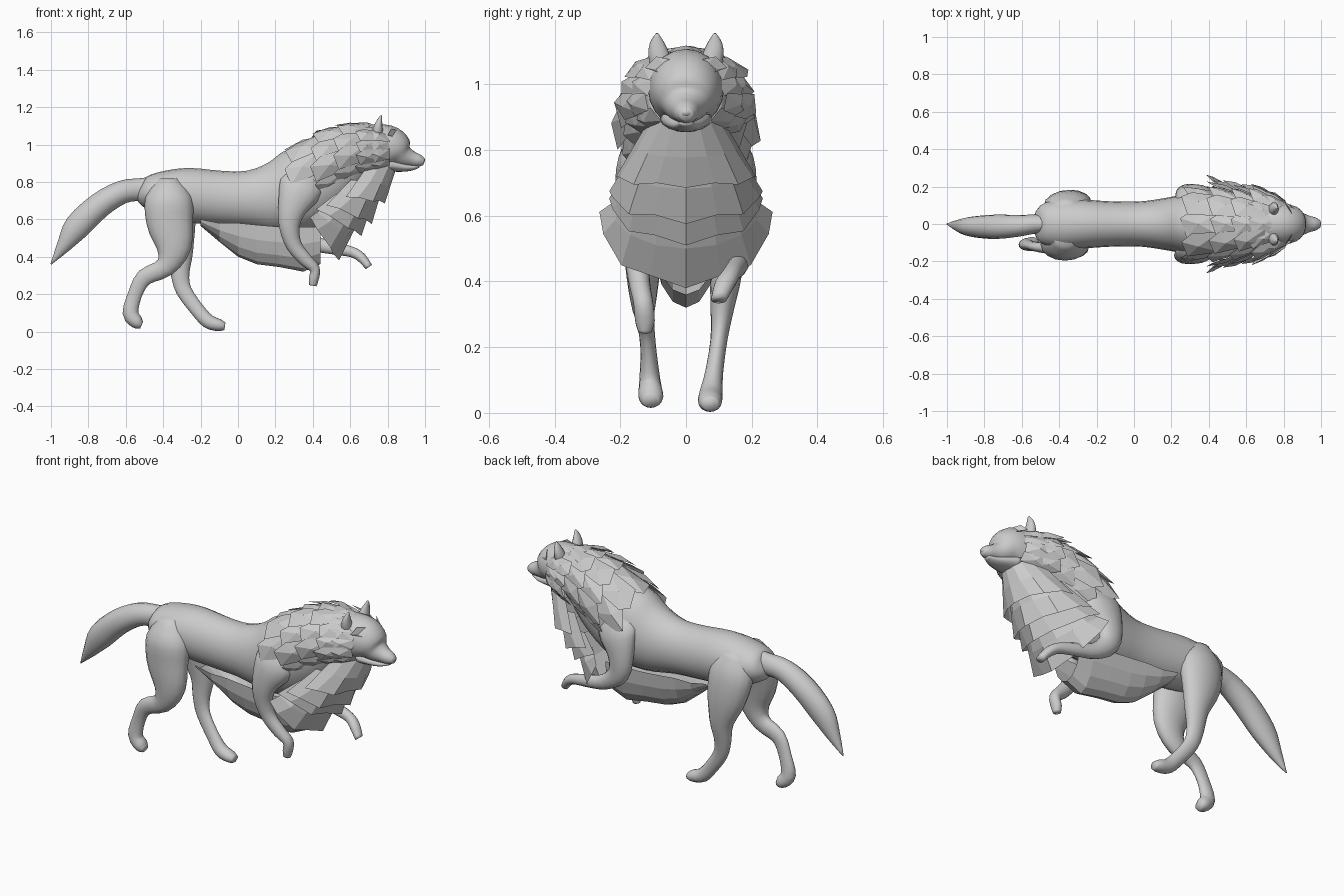
import bpy, bmesh, math, random
from mathutils import Vector

random.seed(4)
if "Cube" in bpy.data.objects:
    bpy.data.objects.remove(bpy.data.objects["Cube"], do_unlink=True)

FUR = (0.6, 0.6, 0.6, 1)
mat = bpy.data.materials.new("grey fur")
mat.use_nodes = True
mat.diffuse_color = FUR
mat.node_tree.nodes["Principled BSDF"].inputs["Base Color"].default_value = FUR


def finish(name, bm, smooth):
    bmesh.ops.recalc_face_normals(bm, faces=bm.faces)
    for f in bm.faces:
        f.smooth = smooth
    me = bpy.data.meshes.new(name)
    bm.to_mesh(me)
    bm.free()
    me.materials.append(mat)
    ob = bpy.data.objects.new(name, me)
    bpy.context.collection.objects.link(ob)
    return ob


def spline(keys, steps):
    """Catmull-Rom through keys of any dimension."""
    out = []
    for i in range(len(keys) - 1):
        a, b = keys[max(i - 1, 0)], keys[i]
        c, d = keys[i + 1], keys[min(i + 2, len(keys) - 1)]
        for s in range(steps):
            t = s / steps
            out.append([q + t / 2 * (r - p + t * (2*p - 5*q + 4*r - u + t * (3*q - 3*r + u - p)))
                        for p, q, r, u in zip(a, b, c, d)])
    return out + [list(keys[-1])]


def skin(bm, rows, closed):
    for r, s in zip(rows, rows[1:]):
        n = len(r)
        for i in range(n if closed else n - 1):
            j = (i + 1) % n
            bm.faces.new((r[i], r[j], s[j], s[i]))


def tube(name, keys, sides=16, steps=3):
    """Keys are x, y, z, sideways radius, radius in the walking plane."""
    pts = spline(keys, steps)
    bm = bmesh.new()
    rows = []
    for i, (x, y, z, ry, rp) in enumerate(pts):
        a, b = pts[max(i - 1, 0)], pts[min(i + 1, len(pts) - 1)]
        up = Vector((a[2] - b[2], 0, b[0] - a[0])).normalized()
        row = []
        for k in range(sides):
            t = math.tau * k / sides
            row.append(bm.verts.new(Vector((x, y, z)) + up * rp * math.cos(t)
                                    + Vector((0, ry * math.sin(t), 0))))
        rows.append(row)
    skin(bm, rows, True)
    bm.faces.new(rows[0])
    bm.faces.new(rows[-1])
    return finish(name, bm, True)


def ball(name, loc, size):
    bm = bmesh.new()
    bmesh.ops.create_uvsphere(bm, u_segments=12, v_segments=8, radius=1)
    bmesh.ops.scale(bm, verts=bm.verts, vec=size)
    bmesh.ops.translate(bm, verts=bm.verts, vec=loc)
    return finish(name, bm, True)


def ruff(name, base, tip, angles, half):
    """Ring of pointed locks; base and tip are x, z, sideways and upright radius."""
    bm = bmesh.new()

    def at(t, deg, lift=0.0):
        x, z, ry, rz = [p + (q - p) * t for p, q in zip(base, tip)]
        a = math.radians(deg)
        return bm.verts.new((x, (ry + lift) * math.sin(a), z + (rz + lift) * math.cos(a)))

    for k, mid in enumerate(angles):
        lift = 0.010 * (k % 2)
        jig = random.uniform(-0.08, 0.08)
        lock = [at(0, mid - half, lift), at(0, mid + half, lift),
                at(0.72 + jig, mid + half, lift), at(1 + jig, mid + half * 0.4, lift),
                at(0.84 + jig, mid - half, lift)]
        peak = at(0.55, mid, lift + 0.012)
        for i in range(5):
            bm.faces.new((lock[i], lock[(i + 1) % 5], peak))
    finish(name, bm, False)


def bib(name, top, low, jag):
    """Chest fur wrapped round the front; x, z, half width, sweep back, side rise."""
    bm = bmesh.new()
    rows = []
    for t in (0, 0.5, 1):
        x, z, w, back, rise = [p + (q - p) * t for p, q in zip(top, low)]
        row = []
        for k in range(-4, 5):
            a = math.radians(k * 24)
            bend = 1 - math.cos(a)
            drop = jag * (k % 2) if t == 1 else 0
            row.append(bm.verts.new((x - back * bend - drop, w * math.sin(a),
                                     z + rise * bend + drop)))
        rows.append(row)
    skin(bm, rows, False)
    finish(name, bm, False)


# Torso and neck
tube("torso", [(-.53, 0, .76, .03, .03), (-.5, 0, .75, .10, .08), (-.4, 0, .74, .13, .12),
               (-.27, 0, .73, .13, .145), (-.1, 0, .715, .12, .145), (.05, 0, .71, .122, .15),
               (.2, 0, .72, .145, .19), (.33, 0, .76, .17, .22), (.47, 0, .84, .165, .2),
               (.6, 0, .93, .14, .16), (.7, 0, .97, .11, .13)], 20)
tube("tail", [(-.42, 0, .77, .04, .06), (-.52, 0, .76, .05, .06), (-.62, -.01, .745, .058, .062),
              (-.74, -.015, .675, .065, .068), (-.86, -.015, .56, .055, .07),
              (-.93, -.01, .46, .035, .04), (-1, 0, .36, .003, .003)])

# Hind legs
tube("right_hind_leg", [(-.37, -.06, .82, .06, .06), (-.37, -.10, .72, .09, .125),
                        (-.365, -.12, .59, .072, .125), (-.345, -.13, .45, .055, .095),
                        (-.39, -.13, .345, .04, .055), (-.5, -.125, .29, .028, .045),
                        (-.55, -.115, .2, .024, .038), (-.575, -.11, .1, .032, .042),
                        (-.54, -.107, .05, .038, .036), (-.515, -.107, .035, .025, .02)])
tube("left_hind_leg", [(-.37, .06, .82, .06, .06), (-.36, .09, .72, .08, .125),
                       (-.34, .115, .57, .068, .115), (-.31, .12, .42, .05, .07),
                       (-.31, .11, .31, .035, .05), (-.29, .10, .22, .026, .042),
                       (-.22, .085, .12, .028, .038), (-.16, .075, .055, .036, .038),
                       (-.10, .073, .034, .036, .032), (-.07, .073, .028, .025, .02)])

# Front legs
tube("right_front_leg", [(.36, -.08, .88, .06, .07), (.34, -.13, .78, .075, .12),
                         (.29, -.165, .66, .05, .078), (.275, -.165, .56, .04, .055),
                         (.30, -.15, .46, .036, .042), (.36, -.14, .385, .032, .036),
                         (.41, -.13, .335, .03, .028), (.405, -.125, .28, .03, .026),
                         (.40, -.125, .245, .02, .02)])
tube("left_front_leg", [(.36, .08, .88, .06, .07), (.34, .13, .78, .075, .12),
                        (.30, .165, .66, .05, .078), (.31, .17, .55, .04, .06),
                        (.40, .165, .475, .034, .042), (.52, .155, .445, .03, .034),
                        (.61, .14, .425, .028, .028), (.66, .12, .395, .032, .026),
                        (.70, .10, .345, .024, .02)])

# Head: skull running into muzzle, lower jaw, nose
tube("head", [(.64, 0, .97, .10, .11), (.73, 0, .985, .115, .12), (.8, 0, .985, .112, .118),
              (.85, 0, .965, .098, .098), (.885, 0, .938, .07, .064), (.93, 0, .922, .047, .043),
              (.97, 0, .913, .035, .033), (.995, 0, .908, .02, .018)], 20)
tube("jaw", [(.8, 0, .895, .08, .04), (.88, 0, .88, .055, .026), (.93, 0, .877, .036, .016),
             (.968, 0, .884, .018, .008)])
ball("nose", (.985, 0, .915), (.016, .02, .014))
for side, s in (("right", -1), ("left", 1)):
    ball(side + "_eye", (.868, s * .052, 1.0), (.014, .016, .009))
    # Cupped ear
    tube(side + "_ear", [(.745, s * .075, 1.06, .036, .03), (.75, s * .083, 1.095, .033, .024),
                         (.757, s * .088, 1.128, .022, .014), (.765, s * .088, 1.155, .004, .004)], 10)
    # Brow tuft, a small folded plate
    bm = bmesh.new()
    brow = [bm.verts.new((x, s * y, z)) for x, y, z in
            ((.875, .03, 1.03), (.85, .045, 1.075), (.82, .09, 1.085), (.80, .125, 1.05), (.86, .08, 1.035))]
    for i in (1, 2, 3):
        bm.faces.new((brow[0], brow[i], brow[i + 1]))
    finish(side + "_brow_tuft", bm, False)

# Mane rings from the face back to the withers
arc = range(-125, 126, 25)
ruff("face_ruff", (.81, .965, .115, .10), (.71, .96, .175, .14), arc, 14)
ruff("cheek_ruff", (.775, .965, .13, .12), (.62, .955, .215, .15), arc, 15)
ruff("front_mane", (.70, .965, .13, .14), (.52, .92, .205, .185), range(-120, 121, 30), 18)
ruff("middle_mane", (.60, .93, .15, .17), (.40, .86, .215, .205), range(-120, 121, 30), 18)
ruff("rear_mane", (.46, .86, .17, .2), (.25, .77, .205, .205), range(-70, 71, 35), 21)

# Layered chest fur
bib("throat_fur", (.845, .87, .10, .12, .04), (.785, .685, .215, .19, .03), .012)
bib("upper_chest_fur", (.78, .79, .15, .16, .02), (.715, .575, .235, .22, .09), .02)
bib("middle_chest_fur", (.72, .69, .18, .18, .04), (.66, .51, .235, .22, .13), .02)
bib("lower_chest_fur", (.66, .62, .19, .18, .04), (.54, .38, .265, .14, .21), .02)

# Hanging belly fur: x, top, bottom, rounded underneath
bm = bmesh.new()
rows = []
for x, top, low in ((-.2, .60, .565), (-.1, .58, .48), (0, .58, .40), (.1, .57, .36),
                    (.22, .56, .345), (.35, .56, .32), (.44, .56, .36)):
    row = []
    for k in range(-4, 5):
        a = math.radians(k * 22.5)
        row.append(bm.verts.new((x, .105 * math.sin(a), top + (low - top) * math.cos(a))))
    rows.append(row)
skin(bm, rows, False)
finish("belly_fur", bm, False)
